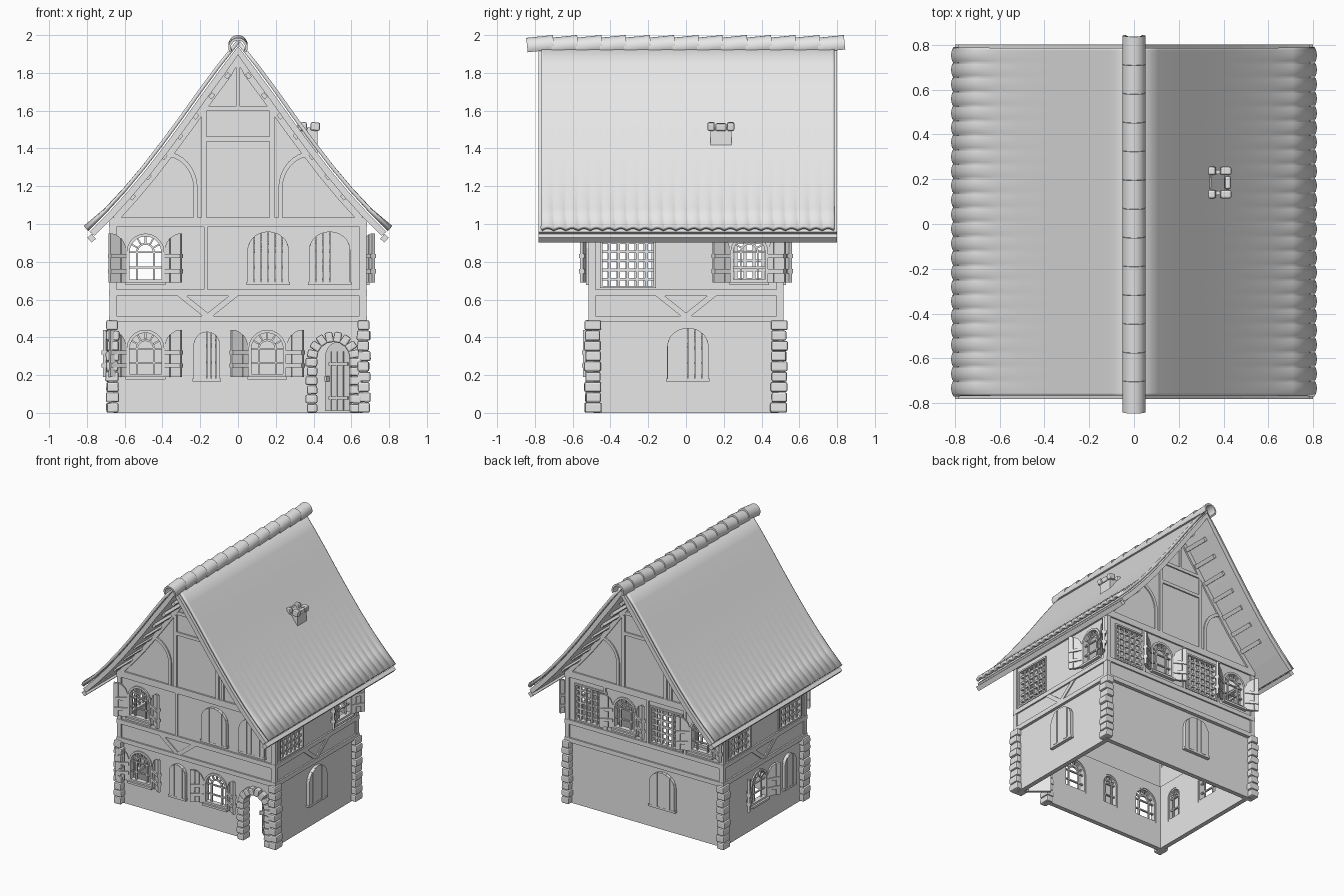
import bpy, bmesh, math, random
from mathutils import Matrix, Vector

if "Cube" in bpy.data.objects:
    bpy.data.objects.remove(bpy.data.objects["Cube"])

random.seed(4)
T, R = Matrix.Translation, Matrix.Rotation
I = Matrix.Identity(4)
plaster = bpy.data.materials.new("light_grey")
plaster.diffuse_color = (0.8, 0.8, 0.8, 1)
plaster.use_nodes = True
plaster.node_tree.nodes["Principled BSDF"].inputs["Base Color"].default_value = plaster.diffuse_color
parts = {}


def part(name):
    return parts.setdefault(name, bmesh.new())


def ring(name, M, outer, inner, y0, y1):
    """Closed band between two outlines, extruded along local y."""
    bm = part(name)
    loops = [[bm.verts.new(M @ Vector((x, y, z))) for x, z in o]
             for o, y in ((outer, y0), (outer, y1), (inner, y1), (inner, y0))]
    n = len(outer)
    for k in range(4):
        a, b = loops[k], loops[(k + 1) % 4]
        for i in range(n):
            j = (i + 1) % n
            bm.faces.new((a[i], a[j], b[j], b[i]))


def prism(name, M, pts, y0, y1):
    bm = part(name)
    a = [bm.verts.new(M @ Vector((x, y0, z))) for x, z in pts]
    b = [bm.verts.new(M @ Vector((x, y1, z))) for x, z in pts]
    bm.faces.new(a)
    bm.faces.new(b[::-1])
    for i in range(len(a)):
        j = (i + 1) % len(a)
        bm.faces.new((a[i], b[i], b[j], a[j]))


def strip(name, M, p, q, y0, y1):
    prism(name, M, p + q[::-1], y0, y1)


def box(name, M, c, s, rot=0):
    bmesh.ops.create_cube(part(name), size=1, matrix=M @ T(c) @ R(rot, 4, 'Y') @ Matrix.Diagonal((*s, 1)))


def bar(name, M, a, b, w, y0, y1):
    d = Vector((b[0] - a[0], b[1] - a[1]))
    box(name, M, ((a[0] + b[0]) / 2, (y0 + y1) / 2, (a[1] + b[1]) / 2),
        (d.length, y1 - y0, w), -math.atan2(d.y, d.x))


def arch(cx, w, z0, zs, top, n=10):
    arc = [(cx + w * math.cos(math.pi * i / n), zs + (top - zs) * math.sin(math.pi * i / n)) for i in range(n + 1)]
    return [(cx - w, z0), (cx + w, z0)] + arc


def side(k, level):
    """Local x runs along the wall, local -y points outward."""
    hx, hy = ((0.66, 0.49), (0.67, 0.505))[level]
    return R(k * math.pi / 2, 4, 'Z') @ T((0, -(hy if k % 2 == 0 else hx), 0))


def rect(x, y):
    return [(-x, -y), (x, -y), (x, y), (-x, y)]


# Hollow storeys
UP = R(math.pi / 2, 4, 'X')
ring("lower_walls", UP, rect(0.66, 0.49), rect(0.625, 0.455), 0, 0.5)
ring("upper_walls", UP, rect(0.67, 0.505), rect(0.635, 0.47), 0.48, 1.04)


def window(k, level, cx, w, z0, top, shut):
    M = side(k, level)
    zs = top - min(w, 0.1)
    prism("window_cutters", M, arch(cx, w - 0.005, z0, zs, top - 0.005), -0.06, 0.06)
    ring("window_frames", M, arch(cx, w, z0, zs, top), arch(cx, w - 0.016, z0 + 0.016, zs, top - 0.016), -0.01, 0.03)
    # tracery: small inner arch, spokes and cross bars
    v = w * 0.5
    ring("window_tracery", M, arch(cx, v, z0, zs, zs + v), arch(cx, v - 0.01, z0 + 0.01, zs, zs + v - 0.01), 0.005, 0.018)
    for a in (30, 60, 90, 120, 150):
        c, s = math.cos(math.radians(a)), math.sin(math.radians(a))
        bar("window_tracery", M, (cx + v * c, zs + v * s), (cx + w * 0.95 * c, zs + (top - zs) * 0.95 * s), 0.009, 0.005, 0.018)
    for f in (0.5, 1):
        z = z0 + (zs - z0) * f
        bar("window_tracery", M, (cx - w + 0.005, z), (cx + w - 0.005, z), 0.009, 0.005, 0.018)
    box("window_sills", M, (cx, -0.008, z0 - 0.006), (2 * w + 0.01, 0.035, 0.016))
    # plank shutter leaves with battens
    for s in (-1, 1):
        L = T2 = M @ T((cx + s * w, -0.006, 0)) @ Matrix.Diagonal((-s, 1, 1, 1)) @ R(0 if shut else math.radians(-150), 4, 'Z')
        for i in range(3):
            us = [w * (i + t) / 3 for t in (0.03, 0.35, 0.65, 0.97)]
            tops = [(u, zs + (top - zs) * math.sqrt(max(0, 1 - ((w - u) / w) ** 2))) for u in us]
            d = 0.004 * (i % 2)
            prism("shutters", L, [(us[-1], z0), (us[0], z0)] + tops, -0.018 - d, -d)
        if not shut:
            for z in (z0 + 0.06, zs - 0.02):
                box("shutter_battens", L, (w / 2, -0.01, z), (w * 0.98, 0.034, 0.022))


def lattice(k, x0, x1, z0=0.66, z1=0.95):
    M = side(k, 1)
    o = [(x0, z0), (x1, z0), (x1, z1), (x0, z1)]
    prism("window_cutters", M, o, -0.06, 0.06)
    t = 0.012
    ring("lattice_windows", M, o, [(x0 + t, z0 + t), (x1 - t, z0 + t), (x1 - t, z1 - t), (x0 + t, z1 - t)], -0.01, 0.03)
    for i in range(1, 6):
        x, z = x0 + (x1 - x0) * i / 6, z0 + (z1 - z0) * i / 6
        bar("lattice_windows", M, (x, z0), (x, z1), 0.014, 0, 0.014)
        bar("lattice_windows", M, (x0, z), (x1, z), 0.014, 0.002, 0.016)


# Windows, wall by wall: 0 front, 1 right, 2 back, 3 left
for k, lvl, cx, w, z0, top, shut in [
        (0, 0, -0.49, 0.1, 0.19, 0.44, False), (0, 0, -0.165, 0.07, 0.18, 0.43, True),
        (0, 0, 0.155, 0.1, 0.19, 0.44, False), (0, 1, -0.49, 0.1, 0.69, 0.95, False),
        (0, 1, 0.16, 0.11, 0.69, 0.96, True), (0, 1, 0.485, 0.11, 0.69, 0.96, True),
        (1, 0, 0.01, 0.11, 0.18, 0.45, True), (1, 1, 0.335, 0.1, 0.69, 0.95, False),
        (2, 0, 0.15, 0.11, 0.18, 0.45, True), (2, 1, -0.17, 0.1, 0.69, 0.95, False),
        (2, 1, 0.49, 0.1, 0.69, 0.95, False), (3, 0, -0.05, 0.1, 0.19, 0.44, False),
        (3, 0, 0.31, 0.07, 0.18, 0.43, True)]:
    window(k, lvl, cx, w, z0, top, shut)
for k, a, b in [(1, -0.455, -0.16), (2, -0.6, -0.32), (2, 0.05, 0.33), (3, -0.455, -0.17), (3, 0.17, 0.455)]:
    lattice(k, a, b)

# Timber frame around the upper storey
for k in range(4):
    M, h = side(k, 1), (0.68 if k % 2 == 0 else 0.515)
    for z, t in ((0.497, 0.034), (0.637, 0.034), (1.01, 0.05)):
        bar("timber_beams", M, (-h, z), (h, z), t, -0.012, 0.01)
    for s in (-1, 1):
        bar("timber_posts", M, (s * (h - 0.02), 0.48), (s * (h - 0.02), 1.0), 0.034, -0.01, 0.01)
    if k != 2:
        c = -0.16 if k == 0 else 0
        for s in (-1, 1):
            bar("timber_braces", M, (c + s * 0.15, 0.63), (c, 0.51), 0.03, -0.008, 0.01)
bar("timber_posts", side(0, 1), (-0.17, 0.64), (-0.17, 1.0), 0.018, -0.01, 0.01)
for x in (-0.34, 0.03, 0.35):
    bar("timber_posts", side(2, 1), (x, 0.64), (x, 1.0), 0.018, -0.01, 0.01)

# Flared roof profile
prof = [(0, 1.965), (0.1, 1.84), (0.2, 1.705), (0.3, 1.565), (0.4, 1.43), (0.5, 1.3), (0.6, 1.18), (0.7, 1.07), (0.8, 0.97)]


def under(d, n=9, s=1):
    """Profile pushed in along its lower normal."""
    return [(s * max(0, x - 0.78 * d), z - 0.62 * d - (0.7 * d if x == 0 else 0)) for x, z in prof[:n]]


# Gables with rafters, posts, braces and purlin stubs
for k in (0, 2):
    M = side(k, 1)
    g = under(0.035, 8)
    prism("gable_walls", M, [(-0.67, 1.0), (0.67, 1.0)] + g[:0:-1] + [(-x, z) for x, z in g], 0, 0.03)
    bar("gable_timbers", M, (0, 1.62), (0, 1.87), 0.02, -0.01, 0.01)
    for z, h in ((1.45, 0.17), (1.61, 0.18)):
        bar("gable_timbers", M, (-h, z), (h, z), 0.025, -0.01, 0.01)
    for s in (-1, 1):
        strip("gable_rafters", M, under(0.04, 8, s), under(0.085, 8, s), -0.012, 0.01)
        bar("gable_timbers", M, (s * 0.18, 1.03), (s * 0.18, 1.63), 0.026, -0.01, 0.01)
        bar("gable_timbers", M, (s * 0.225, 1.03), (s * 0.225, 1.2), 0.022, -0.009, 0.01)
        arc = [[(s * (0.39 - r * math.cos(a * math.pi / 16)), 1.19 + r * 1.1 * math.sin(a * math.pi / 16))
                for a in range(9)] for r in (0.176, 0.154)]
        strip("gable_arc_braces", M, arc[0], arc[1], -0.009, 0.01)
        for i in range(7):
            x = 0.055 + 0.084 * i
            z = 1.785 - 0.107 * i
            box("purlin_stubs", M, (s * x, -0.1, z), (0.03, 0.22, 0.022), s * 0.9)

# Roof slabs and tile sheets with scalloped eaves
for s in (-1, 1):
    strip("roof_slabs", I, [(s * x, z) for x, z in under(0.018)], under(0.052, s=s), -0.78, 0.8)
    box("eave_boards", I, (s * 0.775, 0.01, 0.925), (0.03, 1.58, 0.035), s * 0.75)
    bm = part("roof_tiles")
    rows = []
    for i in range(145):
        y, wave = -0.765 + 1.55 * i / 144, abs(math.sin(math.pi * i / 6))
        rows.append([bm.verts.new((s * (x + (0.01 * wave if x > 0.75 else 0)), y,
                                   z + wave * 0.012 * (x / 0.8) ** 6)) for x, z in prof])
    for a, b in zip(rows, rows[1:]):
        for j in range(len(prof) - 1):
            bm.faces.new((a[j], a[j + 1], b[j + 1], b[j]))

# Overlapping ridge tiles
tile = [[(r * math.cos(math.radians(a)), r * math.sin(math.radians(a))) for a in range(-30, 211, 15)] for r in (0.051, 0.038)]
for i in range(13):
    strip("ridge_tiles", T((0, -0.77 + 1.54 * i / 12, 1.942)) @ R(math.radians(6), 4, 'X'), tile[0], tile[1], -0.071, 0.071)

# Chimney with rough cap stones
C = T((0.375, 0.185, 0))
ring("chimney_shaft", C @ UP, rect(0.046, 0.055), rect(0.03, 0.038), 1.3, 1.51)
for sx in (-1, 1):
    box("chimney_stones", C, (sx * 0.042, 0, 1.513), (0.028, 0.06, 0.04), sx * 0.1)
    for sy in (-1, 1):
        box("chimney_stones", C, (sx * 0.034, sy * 0.052, 1.516), (0.05, 0.038, 0.045), sx * 0.08)

# Corner stones of the lower storey
for sx in (-1, 1):
    for sy in (-1, 1):
        for i in range(9):
            j, e = random.uniform(-0.006, 0.006), 0.008 * (i % 2)
            box("corner_stones", I, (sx * (0.665 + j / 2), sy * (0.493 - j / 2), 0.028 + i * 0.0545),
                (0.062 + e, 0.088 - e, 0.052), random.uniform(-0.04, 0.04))

# Doorway stones, and a plank door swung inward
F, dx, dw, zs = side(0, 0), 0.505, 0.085, 0.29
prism("window_cutters", F, arch(dx, dw + 0.01, -0.05, zs, zs + dw + 0.01), -0.06, 0.06)
for s in (-1, 1):
    for i in range(6):
        w = 0.055 + 0.008 * (i % 2)
        box("doorway_stones", F, (dx + s * (dw + w / 2), 0.0, 0.025 + i * 0.0485), (w, 0.085, 0.046), random.uniform(-0.05, 0.05))
for i in range(8):
    a = math.pi * (i + 0.5) / 8
    r = dw + 0.027
    box("doorway_stones", F, (dx + r * math.cos(a), 0, zs + r * math.sin(a)), (0.056, 0.085, 0.042), -a)
D = F @ T((dx + dw, 0.02, 0)) @ R(math.radians(40), 4, 'Z').inverted() @ T((-dw, 0, 0))
prism("door", D, arch(0, dw, 0.01, zs, zs + dw), 0, 0.018)
for x in (-0.043, 0, 0.043):
    box("door_battens", D, (x, -0.002, 0.17), (0.006, 0.006, 0.31))
for z in (0.08, 0.26):
    box("door_hinges", D, (0.015, -0.005, z), (0.13, 0.01, 0.016))
box("door_handle", D, (-0.06, -0.012, 0.18), (0.014, 0.024, 0.03))

# Turn every part into an object
objs = {}
for name, bm in parts.items():
    if name != "roof_tiles":
        bmesh.ops.recalc_face_normals(bm, faces=bm.faces)
    me = bpy.data.meshes.new(name)
    bm.to_mesh(me)
    me.materials.append(plaster)
    ob = objs[name] = bpy.data.objects.new(name, me)
    bpy.context.collection.objects.link(ob)
    if name.endswith("_stones"):
        b = ob.modifiers.new("soft_edges", 'BEVEL')
        b.width, b.segments = 0.009, 2
    if name in ("roof_tiles", "ridge_tiles"):
        bpy.context.view_layer.objects.active = ob
        ob.select_set(True)
        bpy.ops.object.shade_smooth_by_angle(angle=math.radians(35))
        ob.select_set(False)
sheet = objs["roof_tiles"].modifiers.new("thickness", 'SOLIDIFY')
sheet.thickness, sheet.offset = 0.02, 0
cut = objs["window_cutters"]
cut.hide_render = True
cut.display_type = 'WIRE'
for name in ("lower_walls", "upper_walls"):
    m = objs[name].modifiers.new("openings", 'BOOLEAN')
    m.object, m.operation, m.solver = cut, 'DIFFERENCE', 'EXACT'
